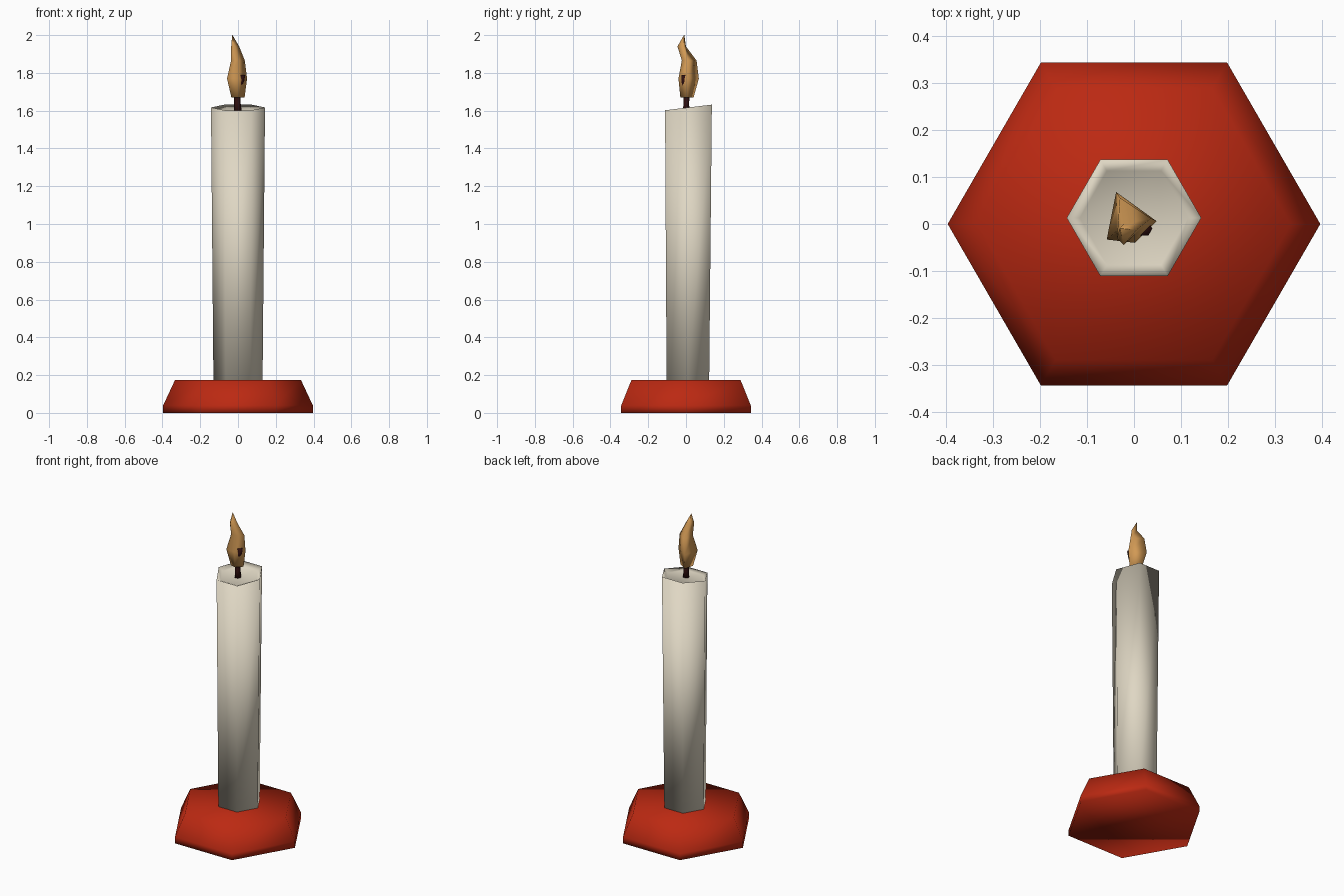
import bpy
import bmesh
from math import cos, sin, pi

cube = bpy.data.objects.get("Cube")
if cube:
    bpy.data.objects.remove(cube, do_unlink=True)


def material(name, rgb):
    mat = bpy.data.materials.new(name)
    mat.use_nodes = True
    mat.diffuse_color = (*rgb, 1)
    mat.node_tree.nodes["Principled BSDF"].inputs["Base Color"].default_value = (*rgb, 1)
    return mat


def hexagon(radius, z, x=0, y=0, tilt=0):
    """Six points with corners on the x axis; tilt raises the back."""
    points = []
    for i in range(6):
        a = i * pi / 3
        dy = radius * sin(a)
        points.append((x + radius * cos(a), y + dy, z + tilt * dy))
    return points


def loft(name, rings, mat):
    """Skin a stack of rings, closing both ends, with smooth shading."""
    bm = bmesh.new()
    loops = [[bm.verts.new(p) for p in ring] for ring in rings]
    for low, high in zip(loops, loops[1:]):
        n = len(low)
        for i in range(n):
            j = (i + 1) % n
            bm.faces.new((low[i], low[j], high[j], high[i]))
    bm.faces.new(loops[0][::-1])
    bm.faces.new(loops[-1])
    bmesh.ops.remove_doubles(bm, verts=bm.verts, dist=0.0001)
    bmesh.ops.recalc_face_normals(bm, faces=bm.faces)
    for face in bm.faces:
        face.smooth = True
    mesh = bpy.data.meshes.new(name)
    bm.to_mesh(mesh)
    bm.free()
    mesh.materials.append(mat)
    obj = bpy.data.objects.new(name, mesh)
    bpy.context.collection.objects.link(obj)
    return obj


red = material("red glaze", (0.50, 0.022, 0.006))
wax = material("cream wax", (0.74, 0.68, 0.55))
char = material("charred wick", (0.03, 0.005, 0.005))
amber = material("amber flame", (0.64, 0.32, 0.09))

# Holder: short hexagonal block with sloping sides
loft("holder", [hexagon(0.396, 0), hexagon(0.396, 0.04), hexagon(0.333, 0.175)], red)

# Candle: widening shaft with a tilted, hollowed top
loft("candle", [
    hexagon(0.13, 0.165, y=0.01),
    hexagon(0.143, 1.617, y=0.013, tilt=0.12),
    hexagon(0.115, 1.60, y=0.013, tilt=0.08),
], wax)

# Wick: bent stem whose tip breaks through the flame
loft("wick", [
    hexagon(0.021, 1.59),
    hexagon(0.017, 1.64, -0.003, 0.002),
    hexagon(0.018, 1.70, -0.003, 0.004),
    hexagon(0.019, 1.745, 0.012, -0.006),
    hexagon(0.017, 1.79, 0.022, -0.010),
], char)

# Flame: four-sided twisted teardrop, each ring listed right, back, left, front
tip = (-0.03, -0.01, 2.0)
sections = {
    1.67: [(0.035, 0.005), (-0.02, 0.04), (-0.035, -0.02), (0, -0.03)],
    1.77: [(0.048, 0.006), (-0.038, 0.068), (-0.058, -0.033), (0.002, -0.04)],
    1.865: [(0.036, 0.012), (-0.03, 0.056), (-0.037, -0.015), (0.002, -0.022)],
    1.94: [(0.006, -0.012), (-0.022, 0.0), (-0.036, -0.03), (-0.022, -0.045)],
}
rings = [[(x, y, z) for x, y in ring] for z, ring in sections.items()]
top = [(tip[0] + dx, tip[1] + dy, tip[2])
       for dx, dy in ((0.001, 0), (0, 0.001), (-0.001, 0), (0, -0.001))]
loft("flame", rings + [top], amber)
